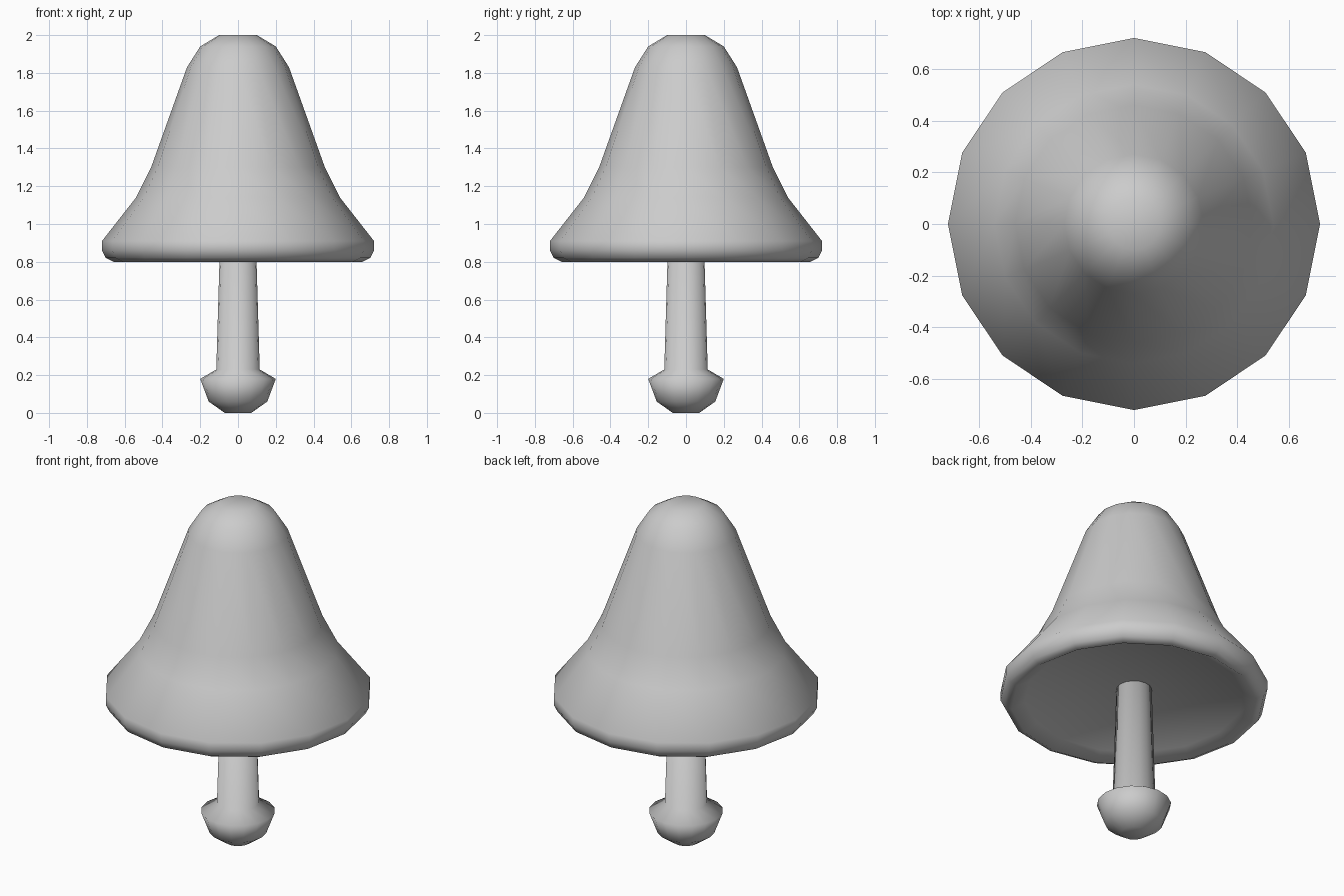
import bpy
import bmesh
import math

SIDES = 16

cube = bpy.data.objects.get("Cube")
if cube:
    bpy.data.objects.remove(cube, do_unlink=True)

# One plain grey for the whole model
grey = bpy.data.materials.new("plain_grey")
grey.use_nodes = True
colour = (0.6, 0.6, 0.6, 1)
grey.diffuse_color = colour
grey.node_tree.nodes["Principled BSDF"].inputs["Base Color"].default_value = colour


def lathe(name, profile):
    """Spin a (radius, height) profile round the z axis."""
    bm = bmesh.new()
    verts = [bm.verts.new((r, 0, z)) for r, z in profile]
    edges = [bm.edges.new(pair) for pair in zip(verts, verts[1:])]
    bmesh.ops.spin(bm, geom=verts + edges, cent=(0, 0, 0), axis=(0, 0, 1),
                   angle=math.tau, steps=SIDES)
    bmesh.ops.remove_doubles(bm, verts=bm.verts, dist=0.0005)
    bmesh.ops.recalc_face_normals(bm, faces=bm.faces)
    for face in bm.faces:
        face.smooth = True
    mesh = bpy.data.meshes.new(name)
    bm.to_mesh(mesh)
    bm.free()
    mesh.materials.append(grey)
    obj = bpy.data.objects.new(name, mesh)
    bpy.context.collection.objects.link(obj)
    return obj


# Flared cap with a rounded lip and a shallow hollow underneath
lathe("cap", [(0, 2), (0.1, 2), (0.2, 1.94), (0.27, 1.83), (0.46, 1.3),
              (0.54, 1.14), (0.72, 0.91), (0.72, 0.86), (0.7, 0.82),
              (0.66, 0.8), (0.59, 0.84), (0, 0.9)])

# Slim stalk ending in a rounded knob
lathe("stalk", [(0, 0.91), (0.095, 0.91), (0.115, 0.23), (0.2, 0.18),
                (0.155, 0.06), (0.07, 0), (0, 0)])
